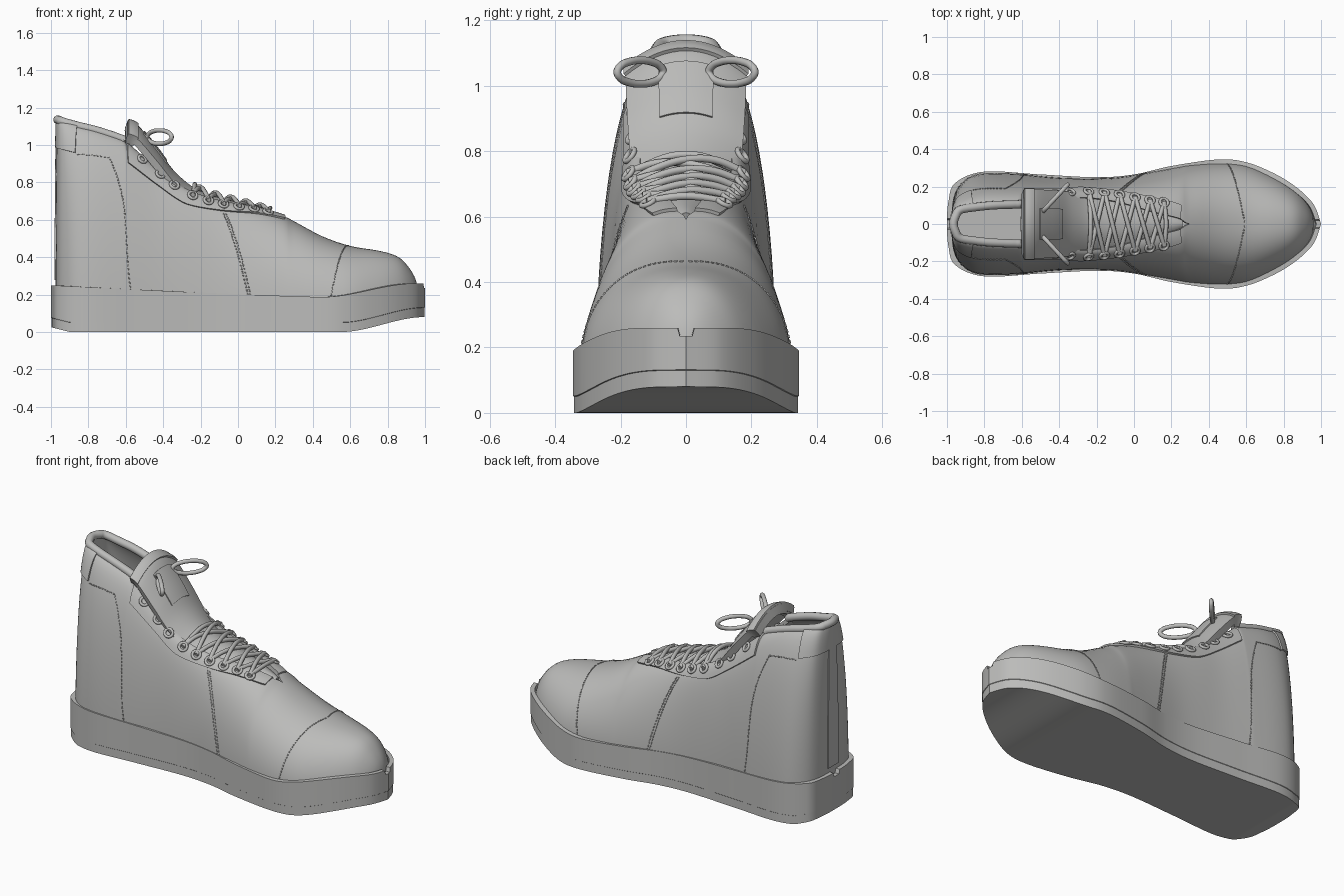
import bpy, bmesh, math
from mathutils import Vector

cube = bpy.data.objects.get("Cube")
if cube:
    bpy.data.objects.remove(cube)

grey = bpy.data.materials.new("plain grey")
grey.use_nodes = True
colour = (0.5, 0.5, 0.49, 1)
grey.diffuse_color = colour
grey.node_tree.nodes["Principled BSDF"].inputs["Base Color"].default_value = colour


def span(a, b, n):
    return [a + (b - a) * i / n for i in range(n + 1)]


def smooth(t):
    t = max(0, min(1, t))
    return t * t * (3 - 2 * t)


def spline(rows, t, mirror=()):
    """Smooth interpolation through rows; mirrored columns change sign before row 0."""
    last = len(rows) - 1
    i = min(int(t), last - 1)
    f = t - i
    before = rows[max(i - 1, 0)]
    if i == 0 and mirror:
        before = [-c if k in mirror else c for k, c in enumerate(rows[1])]
    b, c, d = rows[i], rows[i + 1], rows[min(i + 2, last)]
    return [q + f / 2 * (r - p + f * (2 * p - 5 * q + 4 * r - s + f * (3 * (q - r) + s - p)))
            for p, q, r, s in zip(before, b, c, d)]


def grid(name, fn, us, vs, thick=0):
    """Lofted sheet from fn(u, v), optionally thickened inward."""
    bm = bmesh.new()
    cols = [[bm.verts.new(fn(u, v)) for v in vs] for u in us]
    for a, b in zip(cols, cols[1:]):
        for j in range(len(vs) - 1):
            bm.faces.new((a[j], a[j + 1], b[j + 1], b[j]))
    bmesh.ops.remove_doubles(bm, verts=bm.verts, dist=0.0005)
    mesh = bpy.data.meshes.new(name)
    bm.to_mesh(mesh)
    bm.free()
    mesh.materials.append(grey)
    ob = bpy.data.objects.new(name, mesh)
    bpy.context.collection.objects.link(ob)
    bpy.ops.object.select_all(action='DESELECT')
    ob.select_set(True)
    bpy.context.view_layer.objects.active = ob
    if thick:
        mod = ob.modifiers.new("thickness", 'SOLIDIFY')
        mod.thickness = thick
        mod.offset = -1
        bpy.ops.object.modifier_apply(modifier=mod.name)
    bpy.ops.object.shade_smooth_by_angle(angle=math.radians(35))


def tube(name, paths, radius, closed=False, resolution=3):
    """Round cords along one or more paths."""
    cu = bpy.data.curves.new(name, 'CURVE')
    cu.dimensions = '3D'
    cu.bevel_depth = radius
    cu.bevel_resolution = resolution
    cu.resolution_u = 8
    cu.use_fill_caps = True
    for path in paths:
        sp = cu.splines.new('BEZIER')
        sp.bezier_points.add(len(path) - 1)
        for bp, co in zip(sp.bezier_points, path):
            bp.co = co
            bp.handle_left_type = bp.handle_right_type = 'AUTO'
        sp.use_cyclic_u = closed
    cu.materials.append(grey)
    ob = bpy.data.objects.new(name, cu)
    bpy.context.collection.objects.link(ob)


# Sole: half outline from heel to toe, swept through rim and floor rings
OUTLINE = [(-1, 0), (-.992, .12), (-.955, .22), (-.8, .28), (-.5, .265), (-.2, .25), (0, .265),
           (.2, .31), (.45, .345), (.6, .33), (.75, .27), (.87, .195), (.96, .105), (1, 0)]
RINGS = [(.003, 0, 0), (.003, 1, 0), (.003, 1, .05), (0, 1, .052), (0, 1, 'top'),
         (.025, 1, 'top'), (.03, 1, 'floor'), (.03, 0, 'floor')]


def sole_point(u, ring):
    inset, wide, level = ring
    x, y = spline(OUTLINE, abs(u), (1,))
    x = max(-1, min(1, x))
    y = max(0, y)
    top = .187 + (.063 * ((.45 - x) / 1.45) ** 1.2 if x < .45 else .073 * smooth(2 * x - .9))
    notch = .025 if y < .025 else 0
    low = .08 * smooth((x - .55) / .45) + .25 * max(0, -.9 - x)
    z = top - notch if level == 'top' else top - .05 if level == 'floor' else low + level
    return Vector((x * (1 - inset), math.copysign(y * wide * (1 - inset / .33), u), z))


end = len(OUTLINE) - 1
grid("sole", sole_point, span(-end, end, 32 * end), RINGS)

# Upper: base x, base y, top x, top y, top z, from heel round to toe
STATIONS = [(-.975, 0, -.965, 0, 1.135), (-.97, .12, -.955, .04, 1.132), (-.94, .2, -.93, .075, 1.122),
            (-.87, .258, -.85, .09, 1.1), (-.77, .275, -.75, .1, 1.075), (-.62, .27, -.62, .105, 1.03),
            (-.57, .265, -.59, .11, 1), (-.42, .25, -.44, .12, .87), (-.28, .245, -.28, .14, .757),
            (-.1, .25, -.1, .12, .695), (.1, .28, .1, .065, .66), (.24, .305, .24, .03, .62),
            (.3, .315, .3, 0, .592), (.45, .325, .45, 0, .512), (.6, .315, .6, 0, .46),
            (.75, .255, .75, 0, .435), (.85, .195, .85, 0, .405), (.91, .14, .91, 0, .35),
            (.95, .075, .95, 0, .28), (.965, 0, .965, 0, .2)]
TOE = len(STATIONS) - 1
BASE = .12


def upper(u, v):
    a = abs(u)
    xb, yb, xt, yt, zt = spline(STATIONS, a, (1, 3))
    power = 1 - .15 * (a / TOE) ** 2
    c = max(0, math.cos(v * math.pi / 2)) ** power
    s = math.sin(v * math.pi / 2) ** power
    yt = max(0, yt)
    y = max(0, yt + (yb - yt) * c)
    return Vector((xt + (xb - xt) * c, math.copysign(y, u), BASE + (zt - BASE) * s))


def raised(u, v, off):
    d = .02
    du = upper(min(u + d, TOE), v) - upper(max(u - d, -TOE), v)
    dv = upper(u, min(v + d, 1)) - upper(u, max(v - d, 0))
    return upper(u, v) + dv.cross(du).normalized() * off


grid("upper", upper, span(-TOE, TOE, 8 * TOE), span(0, 1, 20), .015)
grid("heel_tab", lambda u, v: raised(u, v, .008), span(-2.9, 2.9, 24), span(.65, .97, 8), .012)
grid("heel_strip", lambda u, v: raised(u, v, .006), span(-.4, .4, 6), span(.1, .65, 10), .01)

# Padded collar around the opening
tube("collar", [[upper(u, 1) for u in span(-5.6, 5.6, 28)]], .023)

# Eyelet panels on both sides of the throat
for side, word in ((1, "left"), (-1, "right")):
    def panel(u, v):
        low = .69 + .15 * max(0, abs(u) - 8) / 3
        return raised(u, low + (1 - low) * v, .01)
    ends = sorted((5.9 * side, 11.1 * side))
    grid(word + "_eyelet_panel", panel, span(*ends, 44), span(0, 1, 6), .015)

# Tongue: x, z, half width, drop at the edges
TONGUE = [(-.59, 1.13, .185, .075), (-.53, 1.1, .185, .075), (-.43, .98, .18, .07),
          (-.33, .85, .17, .06), (-.2, .753, .15, .06), (0, .692, .11, .04),
          (.2, .635, .045, .02), (.26, .612, .02, .01)]


def tongue(w, s, off=0):
    x, z, half, drop = spline(TONGUE, s)
    return Vector((x + off * .6, w * half, z - drop * w * w + off))


grid("tongue", tongue, span(-1, 1, 16), span(0, 7, 42), .04)
grid("tongue_top_band", lambda w, s: tongue(w * 1.03, s, .01),
     span(-1, 1, 16), span(0, .9, 5), .065)
grid("tongue_label", lambda w, s: tongue(w * .46, s, .006),
     span(-1, 1, 8), span(1.3, 2.5, 6), .008)

# Eyelets
EYELETS = (6.5, 7.1, 7.6, 8.2, 8.67, 9.1, 9.5, 9.9, 10.35)
rings = []
for side in (1, -1):
    for u in EYELETS:
        a = raised(u * side, .85, .014)
        n = (raised(u * side, .85, .1) - a).normalized()
        t = n.cross(Vector((0, 0, 1))).normalized()
        b = n.cross(t)
        rings.append([a + .022 * (t * math.cos(k * math.pi / 4) + b * math.sin(k * math.pi / 4))
                      for k in range(8)])
tube("eyelets", rings, .008, True)


# Crossed laces over the tongue
def tongue_height(x):
    s = min(span(0, 7, 140), key=lambda k: abs(spline(TONGUE, k)[0] - x))
    return spline(TONGUE, s)[1]


laces = []
for a, b in zip(EYELETS[3:], EYELETS[4:]):
    for side in (1, -1):
        p, q = raised(a * side, .85, .018), raised(-b * side, .85, .018)
        path = [p]
        for f in (.25, .5, .75):
            m = p.lerp(q, f)
            arch = 1 - (2 * f - 1) ** 2
            crown = tongue_height(m.x) + .016 + .006 * side
            m.z += (crown - m.z) * arch
            path.append(m)
        laces.append(path + [q])
for u in (EYELETS[3], EYELETS[-1]):
    p = raised(u, .85, .018)
    laces.append([p, Vector((p.x + .01, 0, tongue_height(p.x) + .016)), Vector((p.x, -p.y, p.z))])
tube("laces", laces, .012)

# Bow loops standing beside the tongue
loops = []
for side in (1, -1):
    loops.append([(-.42 + .065 * math.cos(t), side * (.14 + .07 * math.cos(t)),
                   1.042 + .036 * math.sin(t))
                  for t in span(0, 2 * math.pi * 11 / 12, 11)])
tube("bow_loops", loops, .012, True)


# Raised seam stitching, from (u, v) to (u, v) on the upper
def seam(start, finish, count):
    dashes = []
    for side in (1, -1):
        for k in range(count):
            ends = []
            for f in (k / count, (k + .6) / count):
                u, v = [p + (q - p) * f for p, q in zip(start, finish)]
                ends.append(raised(u * side, v, .001))
            dashes.append(ends)
    return dashes


stitches = seam((5.95, .08), (4.5, .67), 36)
stitches += seam((4.5, .67), (2.95, .64), 12)
stitches += seam((13.3, .08), (13.95, 1), 30)
for shift in (0, .07):
    stitches += seam((9.75 + shift, .08), (9.1 + shift, .72), 28)
tube("stitches", stitches, .003, resolution=1)
